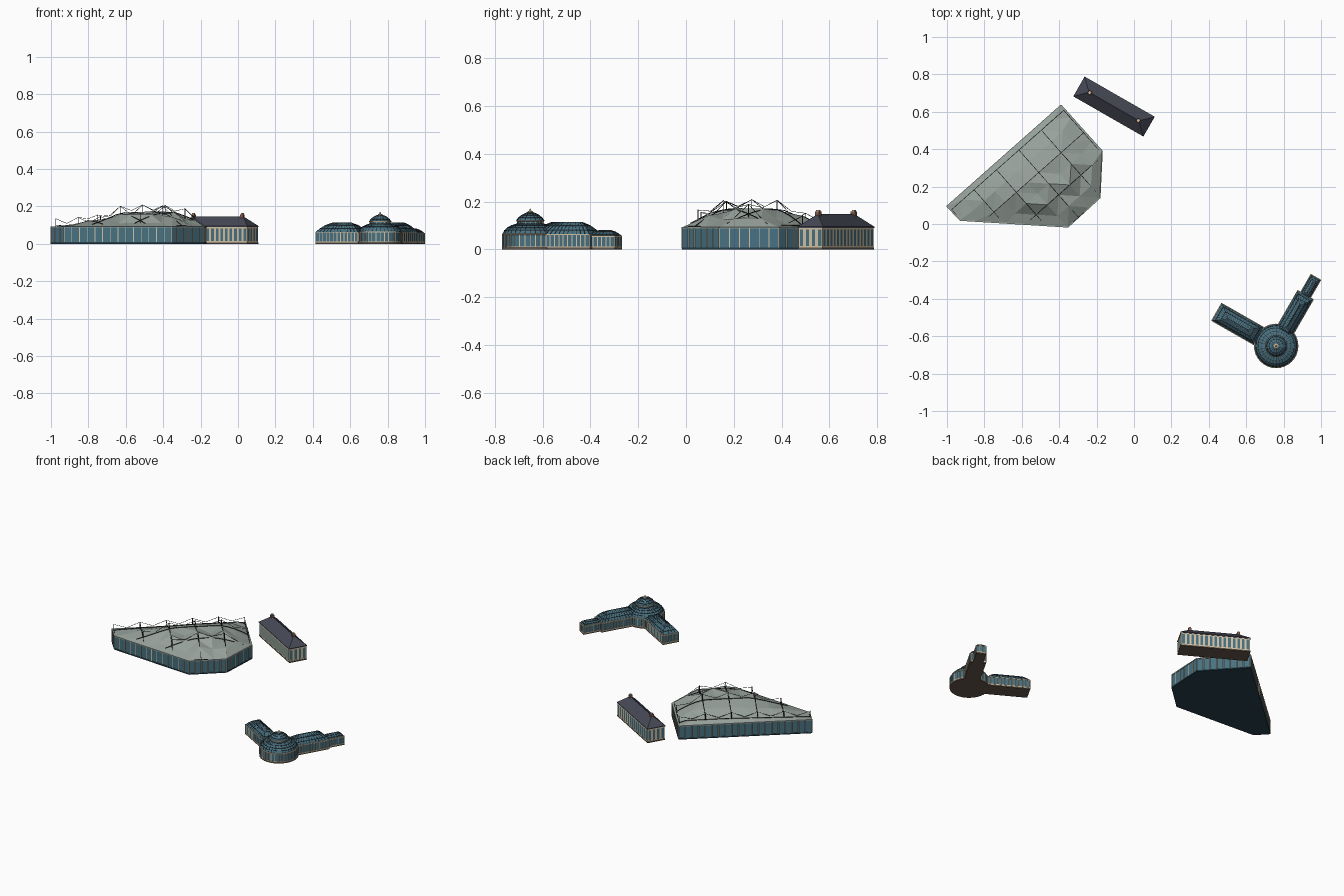
import bpy
from math import pi, sin, cos, radians
from mathutils import Vector as V
from mathutils.geometry import delaunay_2d_cdt

if "Cube" in bpy.data.objects:
    bpy.data.objects.remove(bpy.data.objects["Cube"])


def material(name, r, g, b):
    m = bpy.data.materials.new(name)
    m.diffuse_color = (r, g, b, 1)
    m.use_nodes = True
    m.node_tree.nodes["Principled BSDF"].inputs["Base Color"].default_value = m.diffuse_color
    return m


GLASS = material("teal_glass", 0.065, 0.165, 0.22)
DARK = material("dark_glass", 0.02, 0.05, 0.07)
CREAM = material("cream_paint", 0.66, 0.55, 0.38)
SLATE = material("slate", 0.06, 0.065, 0.09)
FABRIC = material("grey_membrane", 0.31, 0.36, 0.33)
BLACK = material("dark_metal", 0.02, 0.022, 0.025)
STONE = material("brown_stone", 0.13, 0.1, 0.075)
BRICK = material("chimney_brick", 0.25, 0.11, 0.07)


def mesh(name, verts, faces, mat):
    me = bpy.data.meshes.new(name)
    me.from_pydata([tuple(v) for v in verts], [], faces)
    me.materials.append(mat)
    ob = bpy.data.objects.new(name, me)
    bpy.context.collection.objects.link(ob)
    return ob


def loft(name, rings, mat):
    """Skin a stack of equal-length closed rings, capped at both ends."""
    n = len(rings[0])
    faces = [tuple(range(n))[::-1]]
    for k in range(len(rings) - 1):
        for i in range(n):
            j = (i + 1) % n
            faces.append((k*n + i, k*n + j, k*n + n + j, k*n + n + i))
    faces.append(tuple(range((len(rings) - 1)*n, len(rings)*n)))
    return mesh(name, [p for r in rings for p in r], faces, mat)


def prism(name, poly, z0, z1, mat, grow=0.0):
    c = sum(poly, V((0, 0))) / len(poly)
    pts = [p + (p - c).normalized()*grow for p in poly]
    return loft(name, [[(p.x, p.y, z) for p in pts] for z in (z0, z1)], mat)


def bars(name, segs, t, mat):
    """One mesh of thin square bars, one per (start, end) pair."""
    vs, fs = [], []
    for a, b in segs:
        a, b = V(a), V(b)
        d = b - a
        if d.length < 1e-5:
            continue
        s = d.cross(V((0, 0, 1)) if abs(d.normalized().z) < 0.95 else V((1, 0, 0))).normalized()
        w = s.cross(d).normalized()
        o = len(vs)
        for p in (a, b):
            vs += [p + (s*x + w*y)*t/2 for x, y in ((-1, -1), (1, -1), (1, 1), (-1, 1))]
        fs += [tuple(o + i for i in f) for f in ((3, 2, 1, 0), (4, 5, 6, 7), (0, 1, 5, 4),
                                                 (1, 2, 6, 5), (2, 3, 7, 6), (3, 0, 4, 7))]
    return mesh(name, vs, fs, mat)


def around(poly, spacing):
    """Evenly spaced points along every side of a polygon."""
    out = []
    for a, b in zip(poly, poly[1:] + poly[:1]):
        n = max(1, round((b - a).length / spacing))
        out += [a.lerp(b, i/n) for i in range(n)]
    return out


def posts(name, poly, z0, z1, spacing, t, mat):
    bars(name, [((p.x, p.y, z0), (p.x, p.y, z1)) for p in around(poly, spacing)], t, mat)


def rail(name, poly, z, t, mat):
    bars(name, [((a.x, a.y, z), (b.x, b.y, z)) for a, b in zip(poly, poly[1:] + poly[:1])], t, mat)


def rect(c, ang, x0, x1, w):
    """Rectangle in a frame at c turned by ang, running x0..x1 with width w."""
    u, v = V((cos(ang), sin(ang))), V((-sin(ang), cos(ang)))
    return [c + u*x + v*y for x, y in ((x0, -w/2), (x1, -w/2), (x1, w/2), (x0, w/2))]


# --- membrane-roofed hall ---
hall = [V(p) for p in ((-1, .095), (-.93, .02), (-.353, -.016), (-.182, .14), (-.17, .39), (-.39, .635))]
U, W, ORG = V((.749, .663)), V((.663, -.749)), V((-1, .095))


def edge_dist(p):
    """Distance inside the hall outline, negative outside."""
    out = []
    for a, b in zip(hall, hall[1:] + hall[:1]):
        e = (b - a).normalized()
        out.append(e.x*(p.y - a.y) - e.y*(p.x - a.x))
    return min(out)


def roof_z(p):
    t = max(0, min(edge_dist(p)/0.21, 1))
    return .092 + .075*min(1, (p.x + 1.05)/.45)*sin(t*pi/2)


def node(i, j):
    return ORG + U*(.007 + .16*i) + W*(.03 + .16*j)


prism("hall_base", hall, 0, .006, DARK, .002)
prism("hall_walls", hall, .006, .09, GLASS)
posts("hall_posts", hall, .004, .09, .04, .004, CREAM)
rail("hall_eave", hall, .09, .006, FABRIC)
rail("hall_sill", hall, .006, .005, DARK)

border = around(hall, .08)
flat, tops = list(border), [.092]*len(border)
for i in range(0, 13):
    for j in range(0, 10):
        p = node(i/2, j/2)
        if edge_dist(p) > .02:
            # pleats: seam crossings stand up, panel centres dip
            pleat = (.008 if (i + j) % 2 else -.010) if j > 2 else 0
            flat.append(p)
            tops.append(max(.093, roof_z(p) + pleat))
res = delaunay_2d_cdt(flat, [], [list(range(len(border)))], 1, 1e-5)
mesh("hall_membrane_roof",
     [(p.x, p.y, tops[src[0]] if src else roof_z(p)) for p, src in zip(res[0], res[3])],
     res[2], FABRIC)

# seams, masts and stay cables on the membrane
seams, masts, stays = [], [], []
for i in range(-1, 7):
    for j in range(-1, 6):
        a = node(i, j)
        for di, dj in ((1, 0), (0, 1)):
            for s in range(4):
                p, q = [node(i + di*f, j + dj*f) for f in (s/4, (s + 1)/4)]
                if min(edge_dist(p), edge_dist(q)) > 0:
                    seams.append(((p.x, p.y, roof_z(p) + .003), (q.x, q.y, roof_z(q) + .003)))
        if edge_dist(a) < .005:
            continue
        z = roof_z(a)
        masts.append(((a.x, a.y, z - .01), (a.x, a.y, z + .044)))
        for di, dj in ((.5, 0), (-.5, 0), (0, .5), (0, -.5)):
            m = node(i + di, j + dj)
            if edge_dist(m) > 0:
                stays.append(((a.x, a.y, z + .042), (m.x, m.y, roof_z(m) + .012)))
bars("hall_roof_seams", seams, .003, BLACK)
bars("hall_masts", masts, .0035, BLACK)
bars("hall_stay_cables", stays, .0018, BLACK)

# --- long hipped house ---
HC, HA = V((-.107, .628)), radians(-29.8)
house = rect(HC, HA, -.213, .213, .116)
prism("house_plinth", house, 0, .008, STONE, .003)
prism("house_walls", house, .008, .092, CREAM)
for k, (a, b) in enumerate(zip(house, house[1:] + house[:1])):
    n = 15 if k % 2 == 0 else 4
    e = (b - a).normalized()
    out, vs, fs = V((e.y, -e.x))*.0012, [], []
    for i in range(n):
        m = a.lerp(b, (i + .5)/n) + out
        o = len(vs)
        vs += [(*(m + e*x), z) for x, z in ((-.008, .014), (.008, .014), (.008, .082), (-.008, .082))]
        fs.append((o, o + 1, o + 2, o + 3))
    mesh("house_windows", vs, fs, GLASS)
eave = rect(HC, HA, -.216, .216, .122)
ridge = rect(HC, HA, -.155, .155, .002)
loft("house_roof", [[(*p, z) for p in r] for r, z in ((eave, .09), (eave, .095), (ridge, .147))], SLATE)
for x in (-.15, .15):
    prism("house_chimney", rect(HC, HA, x - .009, x + .009, .02), .12, .158, BRICK)
    prism("house_chimney_cap", rect(HC, HA, x - .006, x + .006, .013), .158, .164, CREAM)

# --- glasshouse wings ---
RC = V((.76, -.652))


def wing(name, ang, x0, x1, w, wall, top, hip):
    base = rect(RC, ang, x0, x1, w)
    prism(name + "_plinth", base, 0, .009, STONE, .002)
    prism(name + "_walls", base, .009, wall, GLASS)
    posts(name + "_posts", base, .008, wall, .022, .004, CREAM)
    rail(name + "_sill", base, .01, .005, CREAM)
    rail(name + "_eave", base, wall, .005, CREAM)
    rings = []
    for f, g in ((0, 0), (.22, .35), (.55, .72), (.98, 1)):
        r = rect(RC, ang, x0 + hip*f, x1 - hip*f, w*(1 - f))
        rings.append([V((*p, wall + (top - wall)*g)) for p in r])
    loft(name + "_roof", rings, GLASS)
    # glazing bars running up every slope, plus horizontal purlins
    segs = []
    for k in range(4):
        n = max(3, round((rings[0][k] - rings[0][(k + 1) % 4]).length/.022))
        for i in range(n):
            line = [r[k].lerp(r[(k + 1) % 4], i/n) for r in rings]
            segs += list(zip(line, line[1:]))
        segs += [(r[k], r[(k + 1) % 4]) for r in rings[1:]]
    bars(name + "_glazing_bars", segs, .0018, BLACK)


wing("west_wing", radians(150.3), .106, .366, .106, .062, .113, .075)
wing("north_wing", radians(60), .06, .314, .096, .062, .114, .065)
wing("end_porch", radians(60), .30, .424, .06, .055, .08, .035)

# --- rotunda ---
SIDES = 32


def lathe(name, prof, mat):
    return loft(name, [[(RC.x + r*cos(2*pi*i/SIDES), RC.y + r*sin(2*pi*i/SIDES), z)
                        for i in range(SIDES)] for r, z in prof], mat)


lathe("rotunda_plinth", [(.119, 0), (.119, .009)], STONE)
lathe("rotunda_walls", [(.116, .009), (.116, .062)], GLASS)
lathe("rotunda_eave", [(.117, .06), (.119, .061), (.119, .065), (.115, .066)], CREAM)
lathe("rotunda_sill", [(.119, .009), (.119, .012), (.116, .012)], CREAM)
dome = [(.115, .065), (.108, .079), (.096, .091), (.079, .1), (.057, .107)]
lathe("rotunda_lower_dome", dome, GLASS)
lathe("lantern_drum", [(.054, .1), (.054, .119)], GLASS)
lathe("lantern_eave", [(.056, .117), (.06, .118), (.06, .121), (.056, .122)], CREAM)
cap = [(.058, .121), (.05, .132), (.037, .143), (.021, .151), (.008, .156)]
lathe("lantern_dome", cap, GLASS)
lathe("finial", [(.012, .153), (.012, .158), (.005, .161), (.002, .17)], CREAM)


def ring_pt(r, z, i):
    return V((RC.x + r*cos(2*pi*i/SIDES), RC.y + r*sin(2*pi*i/SIDES), z))


bars("rotunda_posts", [(ring_pt(.117, .009, i), ring_pt(.117, .062, i)) for i in range(SIDES)], .004, CREAM)
bars("lantern_posts", [(ring_pt(.055, .104, i), ring_pt(.055, .119, i)) for i in range(0, SIDES, 2)], .003, CREAM)
for nm, prof, step in (("lower_dome_bars", dome, 1), ("lantern_dome_bars", cap, 2)):
    ribs = [(ring_pt(*a, i), ring_pt(*b, i)) for a, b in zip(prof, prof[1:]) for i in range(0, SIDES, step)]
    ribs += [(ring_pt(*a, i), ring_pt(*a, i + 1)) for a in prof[1:] for i in range(SIDES)]
    bars(nm, ribs, .0018, BLACK)
